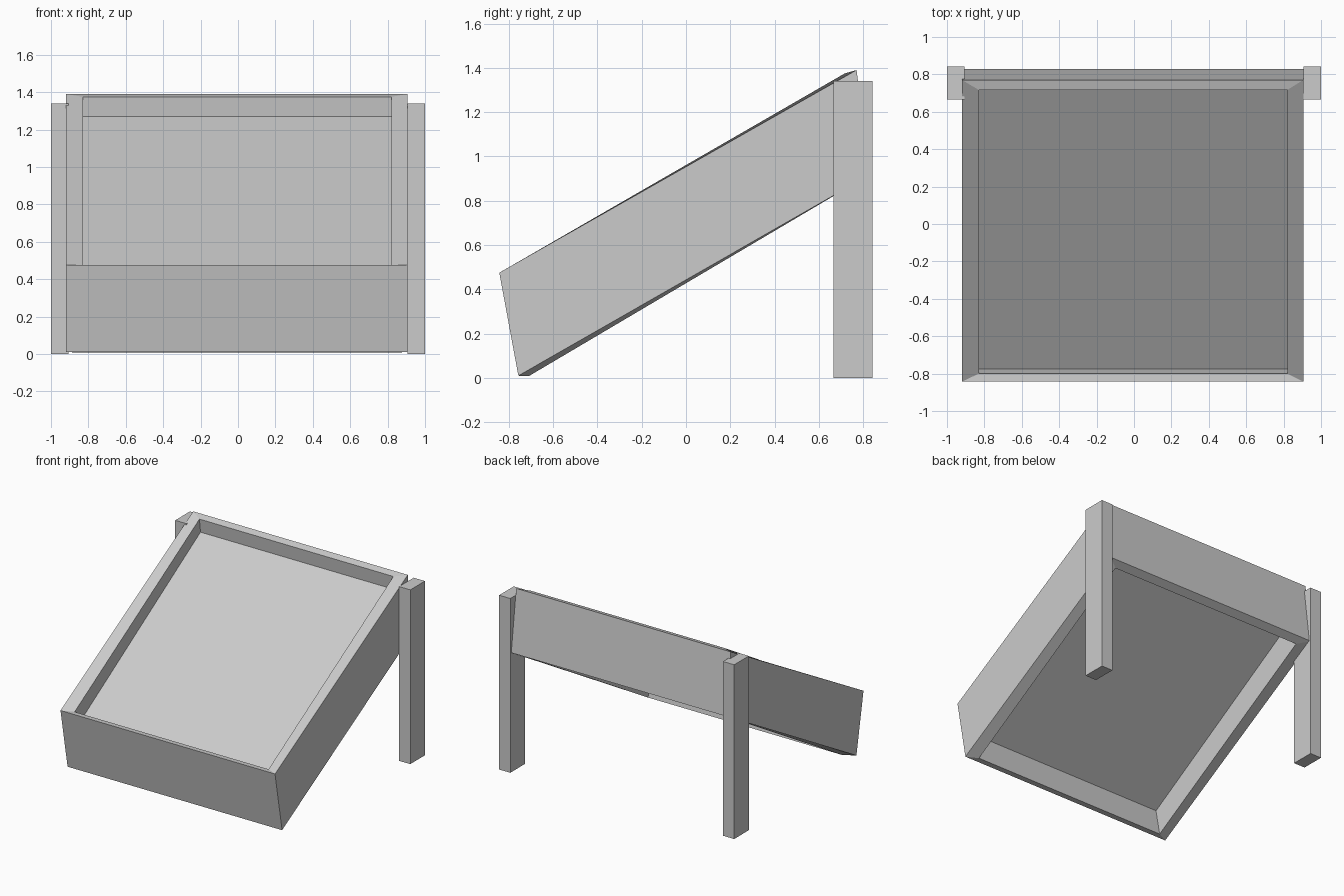
import bpy, bmesh

if "Cube" in bpy.data.objects:
    bpy.data.objects.remove(bpy.data.objects["Cube"])


def make_object(name, rings, close_rings):
    """Skin a series of four-cornered rings; either loop round or cap the ends."""
    bm = bmesh.new()
    loops = [[bm.verts.new(p) for p in ring] for ring in rings]
    n = len(loops)
    for i in range(n if close_rings else n - 1):
        a, b = loops[i], loops[(i + 1) % n]
        for k in range(4):
            m = (k + 1) % 4
            bm.faces.new((a[k], a[m], b[m], b[k]))
    if not close_rings:
        bm.faces.new(loops[0])
        bm.faces.new(loops[-1])
    bmesh.ops.recalc_face_normals(bm, faces=bm.faces[:])
    mesh = bpy.data.meshes.new(name)
    bm.to_mesh(mesh)
    bm.free()
    obj = bpy.data.objects.new(name, mesh)
    bpy.context.collection.objects.link(obj)
    return obj


def sloped_ring(x0, x1, front, back):
    """Tilted rectangle between a front and a back (y, z) point."""
    return [(x0, *front), (x1, *front), (x1, *back), (x0, *back)]


OUTER = (-0.92, 0.905)
INNER = (-0.83, 0.82)

# Tilted hollow frame with mitred rims
make_object("tray_frame", [
    sloped_ring(*OUTER, (-0.843, 0.475), (0.77, 1.39)),
    sloped_ring(*INNER, (-0.80, 0.472), (0.717, 1.375)),
    sloped_ring(*INNER, (-0.71, 0.008), (0.775, 0.887)),
    sloped_ring(*OUTER, (-0.757, 0.01), (0.83, 0.918)),
], True)

# Thick recessed panel inside the frame
make_object("tray_panel", [
    sloped_ring(*INNER, (-0.775, 0.345), (0.73, 1.27)),
    sloped_ring(*INNER, (-0.749, 0.213), (0.747, 1.117)),
], False)

# Two square back posts
for side, label in ((-1, "left"), (1, "right")):
    x0, x1 = sorted((side * 0.905, side * 1.0))
    make_object(f"{label}_post", [
        [(x0, 0.665, z), (x1, 0.665, z), (x1, 0.843, z), (x0, 0.843, z)]
        for z in (0.0, 1.34)
    ], False)
